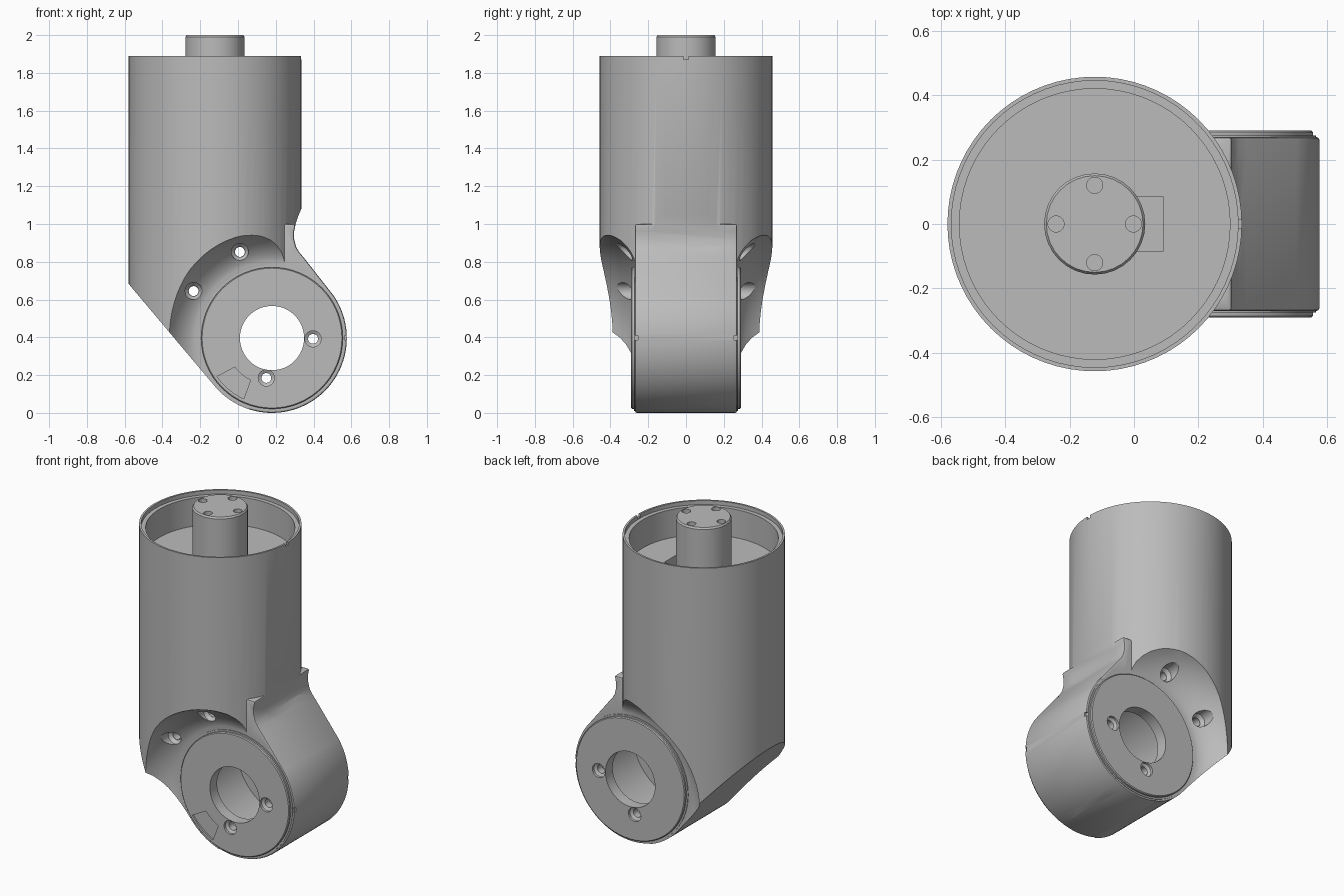
import bpy, bmesh, math
from mathutils import Vector

if "Cube" in bpy.data.objects:
    bpy.data.objects.remove(bpy.data.objects["Cube"])

grey = bpy.data.materials.new("machined_grey")
grey.use_nodes = True
grey.diffuse_color = (0.5, 0.5, 0.5, 1)
grey.node_tree.nodes["Principled BSDF"].inputs["Base Color"].default_value = (0.5, 0.5, 0.5, 1)

BARREL_X, BARREL_R = -0.122, 0.457
HUB_X, HUB_Z, HUB_R = 0.18, 0.396, 0.396


def finish(name, bm):
    bmesh.ops.recalc_face_normals(bm, faces=bm.faces)
    mesh = bpy.data.meshes.new(name)
    bm.to_mesh(mesh)
    bm.free()
    mesh.materials.append(grey)
    obj = bpy.data.objects.new(name, mesh)
    bpy.context.collection.objects.link(obj)
    return obj


def lathe(name, points, centre, axis="Z", sides=64):
    """Solid turned from (radius, height) points, capped at both ends."""
    bm = bmesh.new()
    rings = []
    for r, h in points:
        ring = []
        for i in range(sides):
            a = math.tau * i / sides
            u, v = centre[0] + r * math.cos(a), centre[1] + r * math.sin(a)
            ring.append(bm.verts.new((u, v, h) if axis == "Z" else (u, h, v)))
        rings.append(ring)
    for a, b in zip(rings, rings[1:]):
        for i in range(sides):
            j = (i + 1) % sides
            bm.faces.new((a[i], a[j], b[j], b[i]))
    bm.faces.new(rings[0])
    bm.faces.new(rings[-1])
    return finish(name, bm)


def prism(name, outline, y0, y1):
    """Extrude an x-z outline along y."""
    bm = bmesh.new()
    face = bm.faces.new([bm.verts.new((x, y0, z)) for x, z in outline])
    out = bmesh.ops.extrude_face_region(bm, geom=[face])
    bmesh.ops.translate(bm, vec=Vector((0, y1 - y0, 0)),
                        verts=[v for v in out["geom"] if isinstance(v, bmesh.types.BMVert)])
    return finish(name, bm)


def box(name, x0, x1, y0, y1, z0, z1):
    return prism(name, [(x0, z0), (x1, z0), (x1, z1), (x0, z1)], y0, y1)


def combine(obj, tool, operation="DIFFERENCE"):
    mod = obj.modifiers.new("cut", "BOOLEAN")
    mod.operation, mod.solver, mod.object = operation, "EXACT", tool
    bpy.context.view_layer.objects.active = obj
    bpy.ops.object.modifier_apply(modifier=mod.name)
    bpy.data.objects.remove(tool)


def smooth(obj, angle=30):
    bpy.ops.object.select_all(action="DESELECT")
    obj.select_set(True)
    bpy.context.view_layer.objects.active = obj
    bpy.ops.object.shade_smooth_by_angle(angle=math.radians(angle))


def hub_point(r, degrees):
    a = math.radians(degrees)
    return HUB_X + r * math.cos(a), HUB_Z + r * math.sin(a)


# Side silhouette: barrel, curved neck, round hub, sloping underside
neck = [(0.4, 1.9), (0.4, 1.14), (0.335, 1.08), (0.318, 1.04), (0.305, 1.0), (0.297, 0.96),
        (0.297, 0.92), (0.307, 0.88), (0.325, 0.85), (0.35, 0.82)]
hub_arc = [hub_point(HUB_R, 35 - 4 * i) for i in range(44)] + [hub_point(HUB_R, -139)]
silhouette = neck + hub_arc + [(-0.585, 0.69), (-0.62, 0.74), (-0.62, 1.9)]

# Housing: barrel with open cup, trimmed to the silhouette, joined to the hub slab
housing = lathe("housing", [(BARREL_R, 0.02), (BARREL_R, 1.89), (0.445, 1.89), (0.445, 1.865),
                            (0.42, 1.865), (0.42, 1.69)], (BARREL_X, 0), sides=72)
combine(housing, prism("trim", silhouette, -0.6, 0.6), "INTERSECT")
slab_outline = neck[4:] + hub_arc + [(-0.4, 0.5), (-0.3, 0.75), (-0.1, 1.0)]
slab = prism("slab", slab_outline, -0.27, 0.27)
bevel = slab.modifiers.new("edge", "BEVEL")
bevel.width, bevel.segments, bevel.limit_method, bevel.angle_limit = 0.01, 2, "ANGLE", 1.2
bpy.context.view_layer.objects.active = slab
bpy.ops.object.modifier_apply(modifier="edge")
combine(housing, slab, "UNION")

# Concave recess around the hub on both sides
recess = [(0.405, 0.27), (0.43, 0.277), (0.46, 0.293), (0.49, 0.317), (0.52, 0.35),
          (0.545, 0.39), (0.565, 0.435), (0.575, 0.48), (0.575, 0.6)]
for side in (-1, 1):
    combine(housing, lathe("recess", [(r, side * y) for r, y in recess], (HUB_X, HUB_Z), "Y", 72))

# Hub bore and edge marks
combine(housing, lathe("bore", [(0.34, -0.4), (0.34, 0.4)], (HUB_X, HUB_Z), "Y"))
for y in (-0.265, 0.265):
    combine(housing, box("mark", 0.565, 0.6, y - 0.012, y + 0.012, 0.385, 0.41))

# Housing screw holes: clearance hole plus counterbore each side
for centre in ((0.01, 0.852), (-0.235, 0.645)):
    combine(housing, lathe("drill", [(0.026, -0.6), (0.026, 0.6)], centre, "Y", 24))
    for side in (-1, 1):
        combine(housing, lathe("counterbore", [(0.028, side * 0.265), (0.045, side * 0.285),
                                               (0.045, side * 0.6)], centre, "Y", 24))

# Rim notch and cable slot in the cup floor
combine(housing, box("notch", 0.28, 0.4, -0.013, 0.013, 1.872, 1.95))
combine(housing, box("slot", 0.0, 0.09, -0.085, 0.085, 1.6, 1.75))
smooth(housing)

# Hub covers with centre opening and countersunk screw holes
for side, name in ((-1, "front_cover"), (1, "back_cover")):
    cover = lathe(name, [(0.385, side * 0.22), (0.385, side * 0.274), (0.375, side * 0.274),
                         (0.375, side * 0.285), (0.37, side * 0.29)], (HUB_X, HUB_Z), "Y")
    combine(cover, lathe("opening", [(0.17, -0.5), (0.17, 0.5)], (HUB_X, HUB_Z), "Y", 48))
    for centre in ((0.397, 0.392), (0.15, 0.185)):
        combine(cover, lathe("screw_hole", [(0.026, side * 0.1), (0.026, side * 0.265),
                                            (0.043, side * 0.275), (0.043, side * 0.5)],
                             centre, "Y", 24))
    if side < 0:
        patch = [hub_point(0.355, 215 + 5 * i) for i in range(7)]
        patch += [hub_point(0.25, 243 - 5 * i) for i in range(6)]
        combine(cover, prism("label_recess", patch, -0.4, -0.28))
    smooth(cover)

# Output shaft with four bolt holes
shaft = lathe("output_shaft", [(0.157, 1.6), (0.157, 1.99), (0.15, 2.0)], (BARREL_X, 0), sides=32)
for i in range(4):
    a = math.tau * i / 4
    centre = (BARREL_X + 0.12 * math.cos(a), 0.12 * math.sin(a))
    combine(shaft, lathe("bolt_hole", [(0.025, 1.9), (0.025, 2.1)], centre, sides=20))
smooth(shaft)
